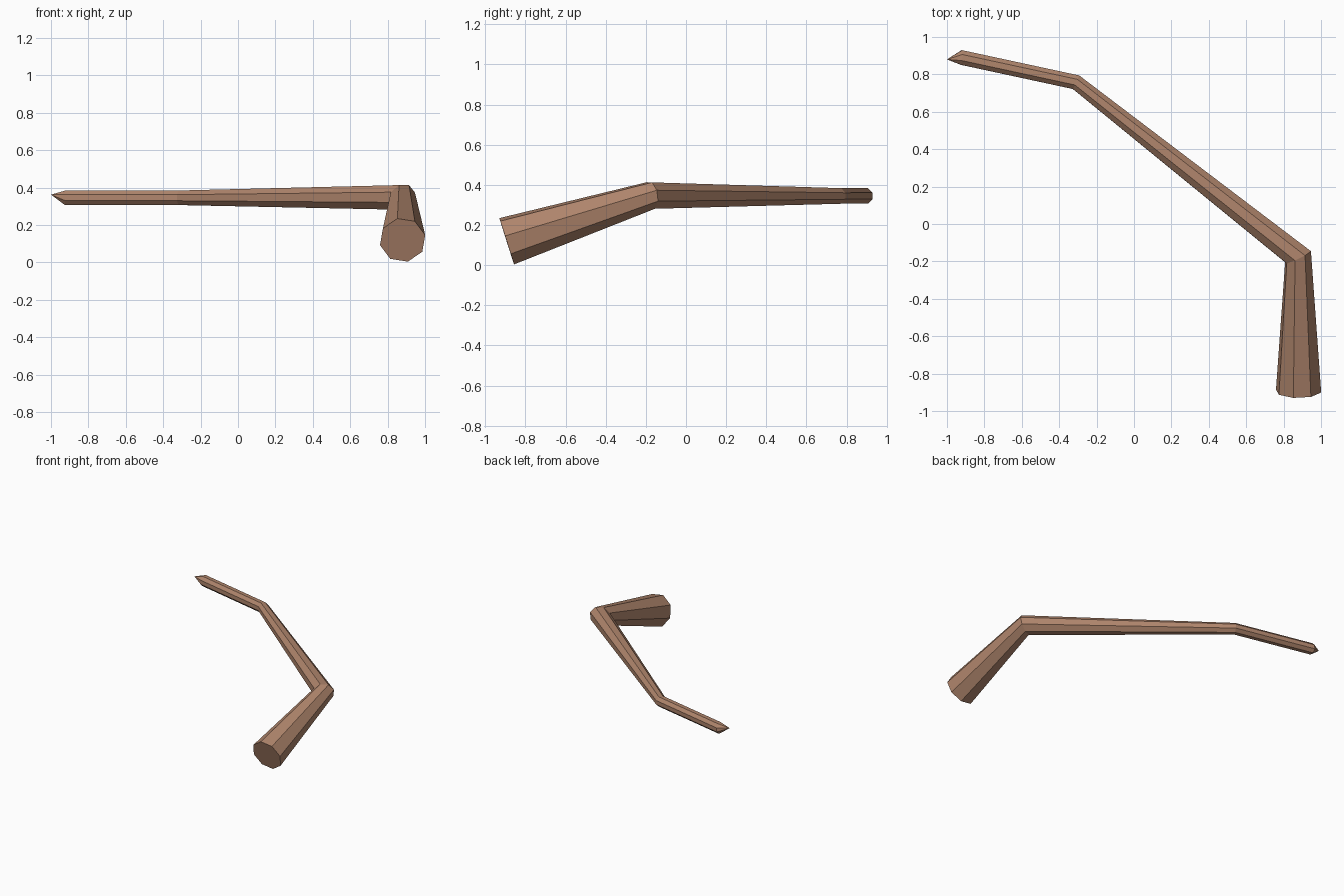
import bpy, bmesh, math
from mathutils import Vector

if "Cube" in bpy.data.objects:
    bpy.data.objects.remove(bpy.data.objects["Cube"])

SIDES, PHASE = 8, math.radians(13)
# branch path: centre point and radius at each joint, ending in a pointed tip
PATH = [((0.88, -0.893, 0.119), 0.124), ((0.877, -0.175, 0.347), 0.071),
        ((-0.31, 0.758, 0.345), 0.042), ((-0.922, 0.89, 0.346), 0.042),
        ((-1.0, 0.88, 0.362), 0.0)]

bark = bpy.data.materials.new("brown bark")
bark.diffuse_color = (0.43, 0.235, 0.15, 1)
bark.use_nodes = True
bark.node_tree.nodes["Principled BSDF"].inputs["Base Color"].default_value = bark.diffuse_color


def tapered_branch(name, path):
    pts = [Vector(p) for p, _ in path]
    dirs = [(b - a).normalized() for a, b in zip(pts, pts[1:])]
    bm = bmesh.new()
    rings = []
    u = Vector((1, 0, 0))
    u = (u - dirs[0] * u.dot(dirs[0])).normalized()
    for i, d in enumerate(dirs):
        prev = dirs[max(i - 1, 0)]
        plane = (prev + d).normalized()
        v = u.cross(prev)
        ring = []
        for k in range(SIDES):
            a = PHASE + math.tau * k / SIDES
            off = (u * math.cos(a) + v * math.sin(a)) * path[i][1]
            # slide along the segment onto the mitre plane
            off -= prev * (off.dot(plane) / prev.dot(plane))
            ring.append(bm.verts.new(pts[i] + off))
        rings.append(ring)
        u = prev.rotation_difference(d) @ u
    # base cap, sides and pointed tip
    bm.faces.new(rings[0])
    for r, s in zip(rings, rings[1:]):
        for k in range(SIDES):
            n = (k + 1) % SIDES
            bm.faces.new((r[k], r[n], s[n], s[k]))
    tip = bm.verts.new(pts[-1])
    for k in range(SIDES):
        bm.faces.new((rings[-1][k], rings[-1][(k + 1) % SIDES], tip))
    bmesh.ops.recalc_face_normals(bm, faces=bm.faces)
    me = bpy.data.meshes.new(name)
    bm.to_mesh(me)
    bm.free()
    me.materials.append(bark)
    ob = bpy.data.objects.new(name, me)
    bpy.context.collection.objects.link(ob)
    return ob


tapered_branch("branch", PATH)
